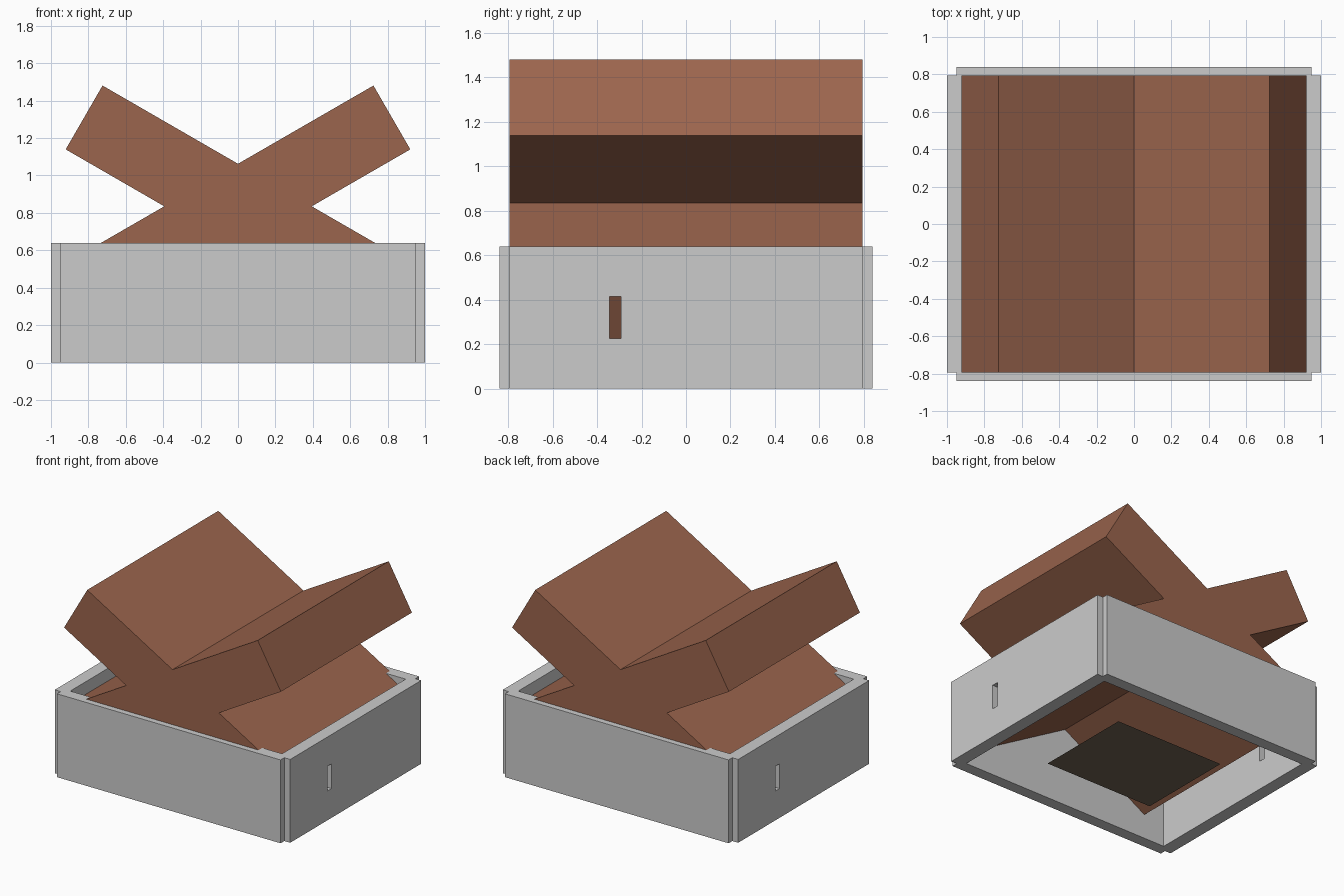
import bpy, bmesh, math

if "Cube" in bpy.data.objects:
    bpy.data.objects.remove(bpy.data.objects["Cube"])


def material(name, rgb):
    m = bpy.data.materials.new(name)
    m.diffuse_color = (*rgb, 1)
    m.use_nodes = True
    m.node_tree.nodes["Principled BSDF"].inputs["Base Color"].default_value = m.diffuse_color
    return m


def add_object(name, bm, mat=None):
    bmesh.ops.recalc_face_normals(bm, faces=bm.faces)
    me = bpy.data.meshes.new(name)
    bm.to_mesh(me)
    bm.free()
    ob = bpy.data.objects.new(name, me)
    bpy.context.scene.collection.objects.link(ob)
    if mat:
        me.materials.append(mat)
    return ob


def box(name, x, y, z):
    bm = bmesh.new()
    bmesh.ops.create_cube(bm, size=1)
    for v in bm.verts:
        v.co = [r[0] + (r[1] - r[0]) * (c + 0.5) for r, c in zip((x, y, z), v.co)]
    return add_object(name, bm)


wood = material("wood", (0.33, 0.13, 0.075))
ash = material("ash", (0.16, 0.125, 0.085))

H = 0.64      # wall height
Y = 0.795     # half depth of the logs and side walls

# Long walls at front and back
box("front_wall", (-0.95, 0.95), (-0.84, -0.75), (0, H))
box("back_wall", (-0.95, 0.95), (0.75, 0.84), (0, H))

# Side walls, each with a narrow slot, opposite by half a turn
for name, s in (("right", 1), ("left", -1)):
    wall = box(name + "_wall", sorted((0.9 * s, s)), (-Y, Y), (0, H))
    cutter = box(name + "_slot_cutter", sorted((0.8 * s, 1.1 * s)),
                 sorted((-0.345 * s, -0.293 * s)), (0.225, 0.415))
    cutter.hide_render = True
    cutter.hide_viewport = True
    cutter.display_type = 'WIRE'
    mod = wall.modifiers.new("slot", 'BOOLEAN')
    mod.operation = 'DIFFERENCE'
    mod.solver = 'EXACT'
    mod.object = cutter

# Crossed boards: one X-shaped profile extruded along y
a, L, t, zc = math.radians(30), 0.95, 0.197, 0.835
c, s = math.cos(a), math.sin(a)
quarter = [(t / s, 0), (L * c + t * s, L * s - t * c), (L * c - t * s, L * s + t * c), (0, t / c)]
upper = quarter + [(-x, z) for x, z in quarter[2::-1]]
profile = upper + [(x, -z) for x, z in upper[-2:0:-1]]
bm = bmesh.new()
face = bm.faces.new([bm.verts.new((x, -Y, zc + z)) for x, z in profile])
ext = bmesh.ops.extrude_face_region(bm, geom=[face], use_keep_orig=True)
bmesh.ops.translate(bm, vec=(0, 2 * Y, 0),
                    verts=[g for g in ext["geom"] if isinstance(g, bmesh.types.BMVert)])
add_object("crossed_boards", bm, wood)

# Thin plate on the ground in the middle
bm = bmesh.new()
bm.faces.new([bm.verts.new((x, y, 0)) for x, y in
              ((-0.465, -0.385), (0.465, -0.385), (0.465, 0.385), (-0.465, 0.385))])
add_object("ground_plate", bm, ash)
